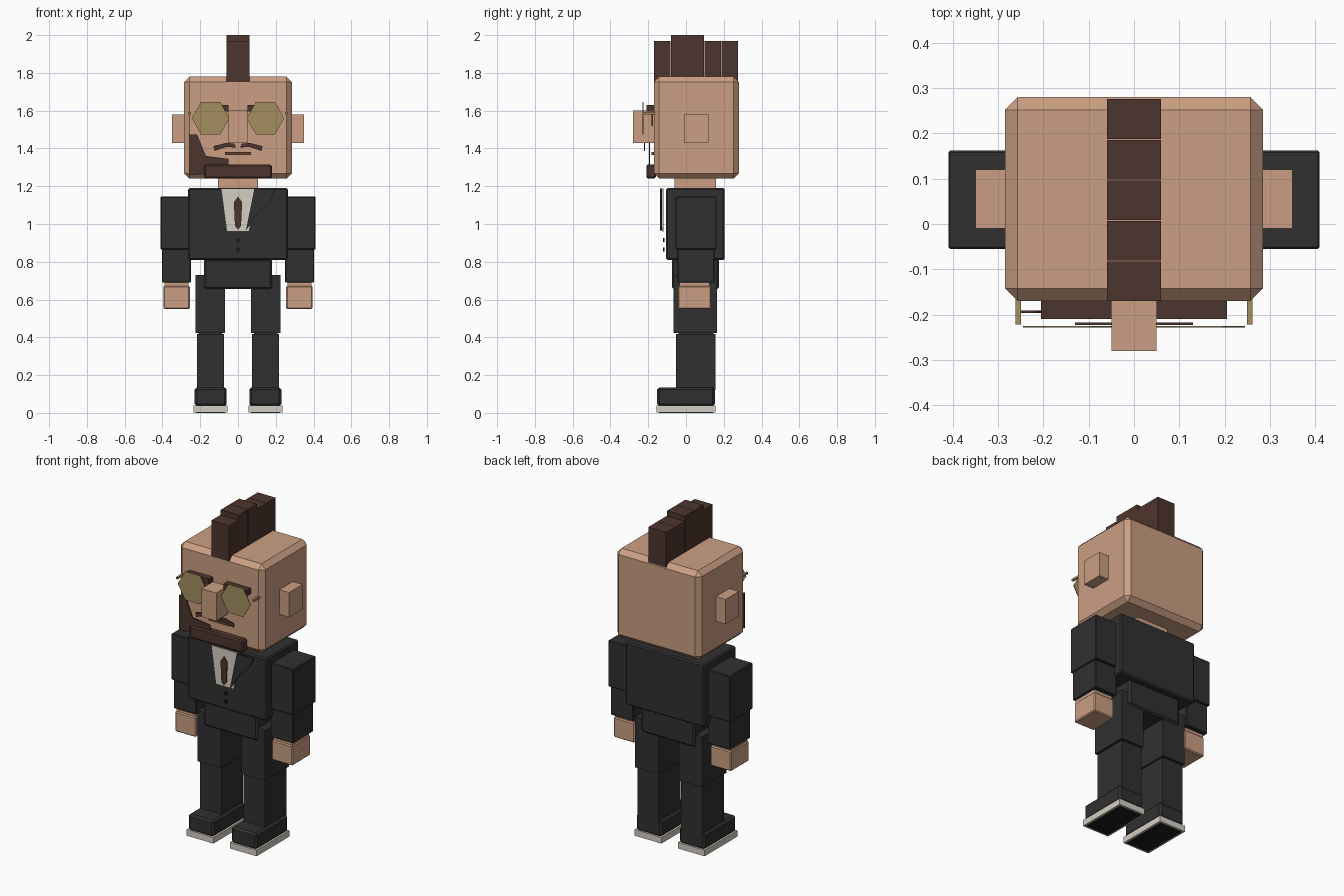
import bpy
import bmesh
import math

cube = bpy.data.objects.get("Cube")
if cube:
    bpy.data.objects.remove(cube, do_unlink=True)


def material(name, r, g, b):
    mat = bpy.data.materials.new(name)
    mat.use_nodes = True
    mat.diffuse_color = (r, g, b, 1)
    mat.node_tree.nodes["Principled BSDF"].inputs["Base Color"].default_value = (r, g, b, 1)
    return mat


skin = material("skin", 0.60, 0.347, 0.227)
hair = material("dark brown hair", 0.076, 0.036, 0.026)
suit = material("charcoal suit", 0.03, 0.03, 0.03)
cloth = material("off white", 0.66, 0.625, 0.54)
gold = material("dull gold glass", 0.37, 0.275, 0.117)
lip = material("brown lip", 0.15, 0.058, 0.03)
black = material("black", 0.012, 0.012, 0.012)


def finish(name, bm, mat):
    bmesh.ops.recalc_face_normals(bm, faces=bm.faces)
    mesh = bpy.data.meshes.new(name)
    bm.to_mesh(mesh)
    bm.free()
    mesh.materials.append(mat)
    obj = bpy.data.objects.new(name, mesh)
    bpy.context.collection.objects.link(obj)
    return obj


def box(name, mat, xs, ys, zs, chamfer=0):
    """Block spanning the given ranges, with optional chamfered edges."""
    bm = bmesh.new()
    bmesh.ops.create_cube(bm, size=1)
    for v in bm.verts:
        for axis, (low, high) in enumerate((xs, ys, zs)):
            v.co[axis] = (low + high) / 2 + v.co[axis] * (high - low)
    if chamfer:
        bmesh.ops.bevel(bm, geom=bm.edges[:], offset=chamfer, segments=1,
                        affect='EDGES', profile=0.5)
    return finish(name, bm, mat)


def plate(name, mat, outline, y, thick=0.006):
    """Thin front-facing plate cut to an outline of (x, z) points."""
    bm = bmesh.new()
    face = bm.faces.new([bm.verts.new((x, y, z)) for x, z in outline])
    out = bmesh.ops.extrude_face_region(bm, geom=[face])
    for v in out["geom"]:
        if isinstance(v, bmesh.types.BMVert):
            v.co.y += thick
    return finish(name, bm, mat)


def polygon(cx, cz, radius, sides):
    return [(cx + radius * math.cos(math.tau * i / sides),
             cz + radius * math.sin(math.tau * i / sides)) for i in range(sides)]


# Head
box("head", skin, (-0.285, 0.285), (-0.17, 0.28), (1.24, 1.78), 0.028)
box("neck", skin, (-0.105, 0.105), (-0.06, 0.16), (1.17, 1.26))
box("nose", skin, (-0.05, 0.05), (-0.28, -0.165), (1.43, 1.60))

# Mohawk: a row of blocks from front to back
for i, top in enumerate((1.97, 2.0, 2.0, 1.97, 1.97)):
    y = -0.17 + 0.0895 * i
    box(f"mohawk_{i + 1}", hair, (-0.06, 0.06), (y, y + 0.0875), (1.75, top))

# Beard, mouth and single cheek patch
box("chin_beard", hair, (-0.18, 0.18), (-0.21, -0.16), (1.24, 1.315), 0.008)
box("mouth", lip, (-0.07, 0.07), (-0.182, -0.168), (1.365, 1.38))
plate("cheek_beard", hair, [(-0.257, 1.475), (-0.217, 1.475), (-0.17, 1.36),
                            (-0.05, 1.345), (-0.05, 1.28), (-0.257, 1.26)], -0.197)

# Torso and pelvis
box("jacket", suit, (-0.265, 0.265), (-0.105, 0.205), (0.81, 1.19), 0.008)
box("pelvis", suit, (-0.18, 0.18), (-0.075, 0.175), (0.655, 0.815), 0.01)

# Shirt front, lapel, tie and buttons
plate("shirt_front", cloth, [(-0.09, 1.187), (0.09, 1.187), (0.06, 0.96),
                             (-0.06, 0.96)], -0.128, 0.009)
plate("lapel", suit, [(0.087, 1.187), (0.2, 1.185), (0.175, 1.13),
                      (0.105, 1.06), (0.042, 0.965)], -0.137, 0.009)
plate("tie", hair, [(0, 1.145), (0.022, 1.115), (0.016, 0.99), (0, 0.97),
                    (-0.016, 0.99), (-0.022, 1.115)], -0.137)
for name, z in (("upper_button", 0.915), ("lower_button", 0.865)):
    plate(name, black, polygon(0, z, 0.011, 8), -0.121)

# Paired parts
for side, s in (("left", 1), ("right", -1)):

    def pair(name, mat, xs, ys, zs, chamfer=0):
        box(f"{side}_{name}", mat, sorted(s * x for x in xs), ys, zs, chamfer)

    # Face details
    pair("ear", skin, (0.28, 0.35), (-0.01, 0.12), (1.43, 1.58))
    pair("eyebrow", hair, (0.05, 0.205), (-0.21, -0.165), (1.595, 1.63))
    pair("eye", hair, (0.095, 0.185), (-0.182, -0.174), (1.52, 1.59))
    plate(f"{side}_moustache", hair,
          [(s * x, z) for x, z in ((0.02, 1.425), (0.06, 1.43), (0.13, 1.412),
                                   (0.125, 1.387), (0.06, 1.408), (0.01, 1.405))], -0.223)

    # Spectacles
    plate(f"{side}_lens", gold, polygon(s * 0.145, 1.56, 0.1, 6), -0.229, 0.004)
    pair("spectacle_arm", gold, (0.25, 0.262), (-0.222, -0.165), (1.58, 1.592))

    # Arm
    pair("upper_arm", suit, (0.26, 0.41), (-0.055, 0.162), (0.865, 1.145), 0.004)
    pair("forearm", suit, (0.25, 0.403), (-0.045, 0.15), (0.69, 0.868), 0.004)
    pair("wrist", skin, (0.262, 0.39), (-0.035, 0.125), (0.66, 0.70))
    pair("hand", skin, (0.255, 0.395), (-0.042, 0.132), (0.55, 0.672), 0.006)

    # Leg
    pair("thigh", suit, (0.07, 0.226), (-0.065, 0.165), (0.423, 0.73))
    pair("shin", suit, (0.075, 0.218), (-0.052, 0.155), (0.12, 0.418))
    pair("knee", suit, (0.085, 0.208), (-0.04, 0.145), (0.41, 0.43))

    # Shoe
    pair("shoe", suit, (0.06, 0.23), (-0.153, 0.153), (0.035, 0.135), 0.012)
    pair("sole", cloth, (0.055, 0.235), (-0.157, 0.157), (0.003, 0.04))
    pair("tread", black, (0.068, 0.222), (-0.144, 0.144), (0, 0.006))
